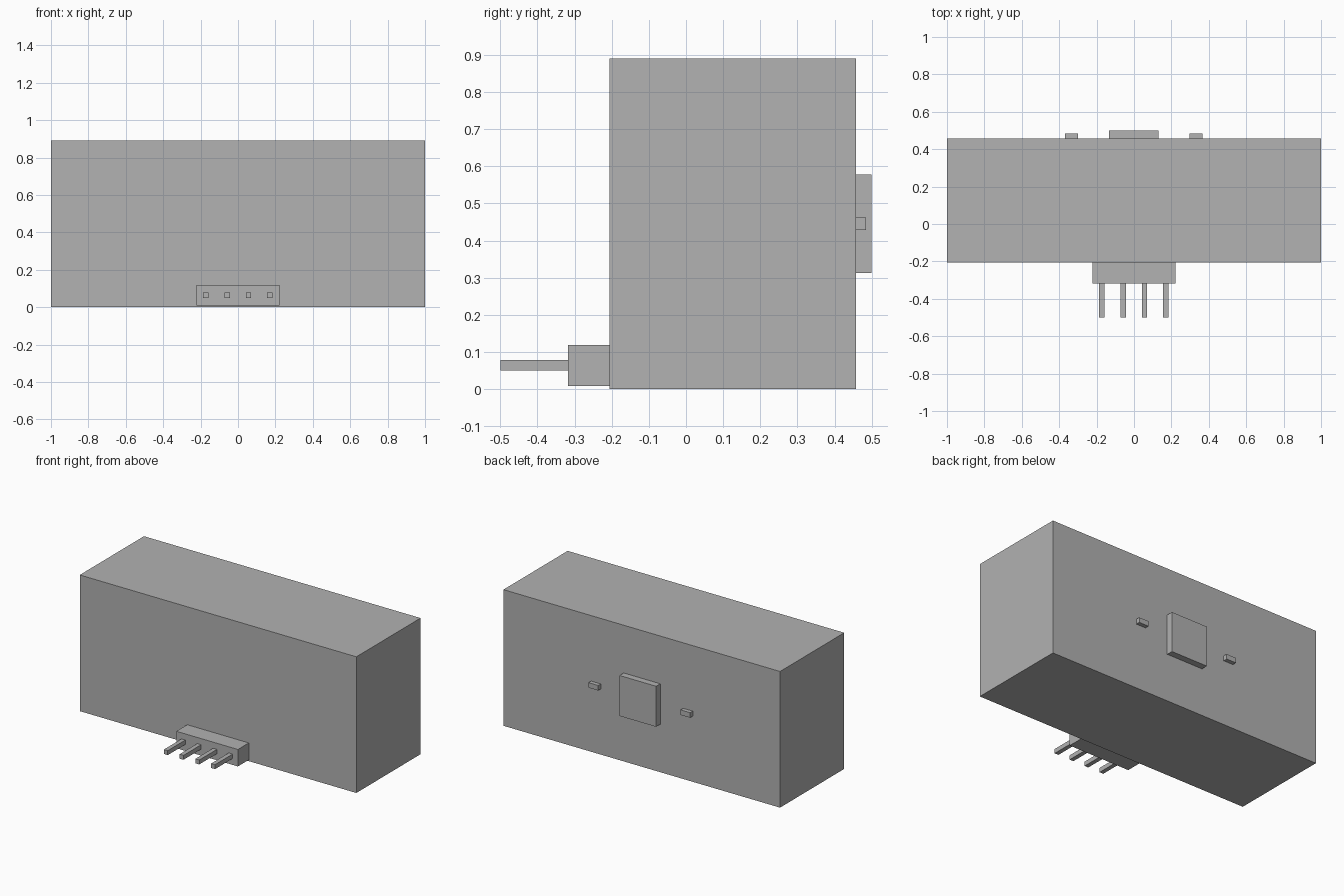
import bpy
from mathutils import Vector

cube = bpy.data.objects.get("Cube")
if cube:
    bpy.data.objects.remove(cube, do_unlink=True)

# Single grey finish
GREY = (0.445, 0.445, 0.445, 1)
grey = bpy.data.materials.new("plain grey")
grey.use_nodes = True
grey.diffuse_color = GREY
shader = next(n for n in grey.node_tree.nodes if n.type == 'BSDF_PRINCIPLED')
shader.inputs["Base Color"].default_value = GREY


def box(name, low, high):
    """Add a box spanning two opposite corners."""
    low, high = Vector(low), Vector(high)
    bpy.ops.mesh.primitive_cube_add(size=1)
    obj = bpy.context.object
    obj.name = obj.data.name = name
    for v in obj.data.vertices:
        v.co = (low + high) / 2 + v.co * (high - low)
    obj.data.materials.append(grey)
    return obj


FRONT, BACK = -0.206, 0.457

# Main housing
box("housing", (-1, FRONT, 0), (1, BACK, 0.89))

# Connector block with a row of four pins
HEADER_FRONT = -0.318
box("connector_block", (-0.223, HEADER_FRONT, 0.008), (0.222, FRONT, 0.119))
for i in range(4):
    x = -0.001 + (i - 1.5) * 0.114
    box(f"connector_pin_{i + 1}", (x - 0.014, -0.5, 0.05), (x + 0.014, HEADER_FRONT, 0.079))

# Square chip on the back, with a small component on either side
box("back_chip", (-0.134, BACK, 0.313), (0.131, 0.5, 0.578))
for side, x in (("right", -0.334), ("left", 0.331)):
    box(f"small_component_{side}", (x - 0.035, BACK, 0.429), (x + 0.035, 0.484, 0.462))
